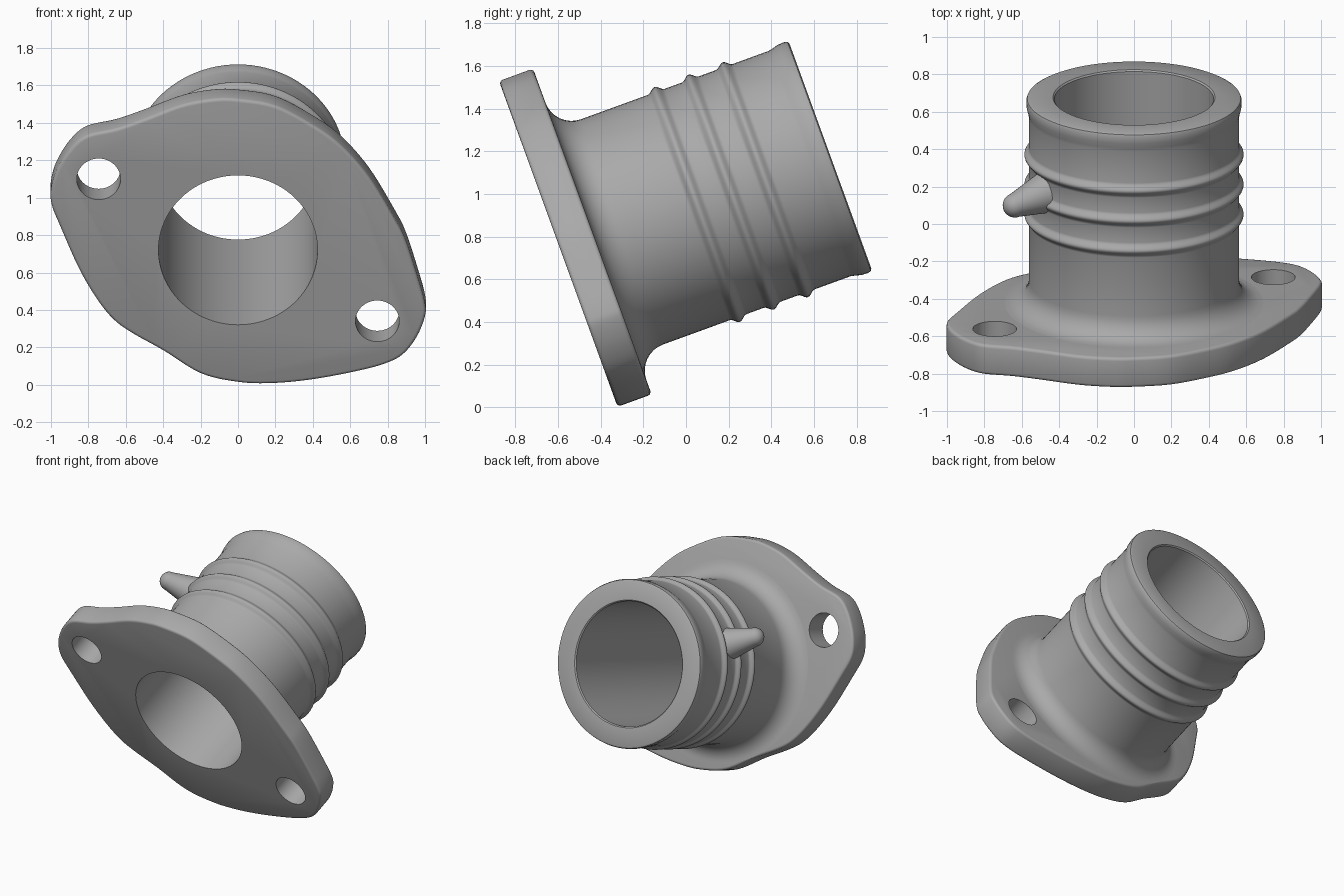
import bpy, bmesh
from math import radians, cos, sin, pi
from mathutils import Matrix, Vector

cube = bpy.data.objects.get("Cube")
if cube:
    bpy.data.objects.remove(cube)

# Single grey material
GREY = (0.4, 0.4, 0.4, 1)
grey = bpy.data.materials.new("plain grey")
grey.use_nodes = True
grey.diffuse_color = GREY
grey.node_tree.nodes["Principled BSDF"].inputs["Base Color"].default_value = GREY

# Tilted frame: local z runs along the pipe, local y points down the flange
FRAME = Matrix.Translation((0, -0.582, 0.72)) @ Matrix.Rotation(radians(-70), 4, 'X')
THICK, BORE, BODY = 0.17, 0.425, 0.562


def add_object(name, bm, matrix):
    bmesh.ops.remove_doubles(bm, verts=bm.verts, dist=1e-5)
    bmesh.ops.recalc_face_normals(bm, faces=bm.faces)
    mesh = bpy.data.meshes.new(name)
    bm.to_mesh(mesh)
    bm.free()
    mesh.materials.append(grey)
    ob = bpy.data.objects.new(name, mesh)
    ob.matrix_world = matrix
    bpy.context.collection.objects.link(ob)
    return ob


def lathe(name, profile, matrix, sides=96):
    """Revolve a closed (radius, height) profile about local z."""
    bm = bmesh.new()
    rings = [[bm.verts.new((r * cos(2 * pi * i / sides), r * sin(2 * pi * i / sides), h))
              for r, h in profile] for i in range(sides)]
    n = len(profile)
    for i in range(sides):
        a, b = rings[i], rings[(i + 1) % sides]
        for j in range(n):
            k = (j + 1) % n
            if profile[j][0] or profile[k][0]:
                bm.faces.new((a[j], b[j], b[k], a[k]))
    return add_object(name, bm, matrix)


def smooth_loop(points, steps=6):
    """Closed spline through the points."""
    out, n = [], len(points)
    pts = [Vector(p) for p in points]
    for i in range(n):
        p, a, b, q = (pts[(i + d) % n] for d in (-1, 0, 1, 2))
        for s in range(steps):
            t = s / steps
            out.append(0.5 * (2 * a + (b - p) * t + (2 * p - 5 * a + 4 * b - q) * t ** 2
                              + (3 * a - p - 3 * b + q) * t ** 3))
    return out


def activate(ob):
    bpy.ops.object.select_all(action='DESELECT')
    ob.select_set(True)
    bpy.context.view_layer.objects.active = ob


# Flange plate: two eared outline, extruded with softened rims
outline = [(0, -.755), (.18, -.762), (.4, -.74), (.65, -.69), (.8, -.645), (.89, -.59),
           (.96, -.49), (1, -.38), (1, -.31), (.97, -.19), (.9, .04), (.84, .17),
           (.7, .415), (.55, .595), (.4, .71), (.2, .82), (0, .857), (-.13, .858),
           (-.3, .825), (-.5, .745), (-.65, .69), (-.81, .65), (-.9, .57), (-.97, .45),
           (-1, .34), (-.995, .25), (-.95, .13), (-.85, -.11), (-.75, -.29),
           (-.66, -.405), (-.56, -.48), (-.4, -.575), (-.2, -.705)]
bm = bmesh.new()
base = bm.faces.new([bm.verts.new((p.x, -p.y, 0)) for p in smooth_loop(outline)])
top = bmesh.ops.extrude_face_region(bm, geom=[base])["geom"]
bmesh.ops.translate(bm, vec=(0, 0, THICK), verts=[v for v in top if isinstance(v, bmesh.types.BMVert)])
flange = add_object("flange_plate", bm, FRAME)
bevel = flange.modifiers.new("rim", 'BEVEL')
bevel.width, bevel.segments = 0.018, 3
bevel.limit_method, bevel.angle_limit = 'ANGLE', radians(50)

# Central bore and the two bolt holes
cutters = []
for x, y, r in ((0, 0, BORE), (-0.745, -0.404, 0.117), (0.745, 0.404, 0.117)):
    cutter = lathe("hole_cutter", [(0, -1), (r, -1), (r, 1), (0, 1)],
                   FRAME @ Matrix.Translation((x, y, 0)))
    cutter.hide_render = True
    cut = flange.modifiers.new("hole", 'BOOLEAN')
    cut.operation, cut.solver, cut.object = 'DIFFERENCE', 'EXACT', cutter
    cutters.append(cutter)
activate(flange)
for name in [m.name for m in flange.modifiers]:
    bpy.ops.object.modifier_apply(modifier=name)
for cutter in cutters:
    bpy.data.objects.remove(cutter)

# Pipe: base fillet, three rounded ribs, flared lip and straight bore
fillet = 0.13
profile = [(BORE, THICK)]
for i in range(9):
    a = pi / 2 * i / 8
    profile.append((BODY + fillet * (1 - sin(a)), THICK + fillet * (1 - cos(a))))
for centre in (0.675, 0.845, 1.015):
    for i in range(-6, 7):
        t = i / 6
        profile.append((BODY + 0.024 * (1 + cos(pi * t)) / 2, centre + 0.042 * t))
profile += [(BODY, 1.235), (0.566, 1.255), (0.574, 1.285), (0.576, 1.32),
            (0.571, 1.334), (0.56, 1.34), (BORE + 0.008, 1.34), (BORE, 1.332)]
pipe = lathe("ribbed_pipe", profile, FRAME)

# Tapered side peg with a rounded tip
def side_point(radius, along, angle=radians(28)):
    return FRAME @ Vector((-radius * cos(angle), -radius * sin(angle), along))


root, tip = side_point(0.48, 0.90), side_point(0.785, 0.835)
axis = tip - root
length, cap = axis.length, 0.065
peg_profile = [(0, 0), (0.125, 0)]
for i in range(9):
    a = pi / 2 * i / 8
    peg_profile.append((cap * cos(a), length - cap + cap * sin(a)))
peg_profile[-1] = (0, length)
peg = lathe("side_peg", peg_profile,
            Matrix.Translation(root) @ axis.to_track_quat('Z', 'Y').to_matrix().to_4x4(), 40)

for ob in (flange, pipe, peg):
    activate(ob)
    bpy.ops.object.shade_smooth_by_angle(angle=radians(35))
